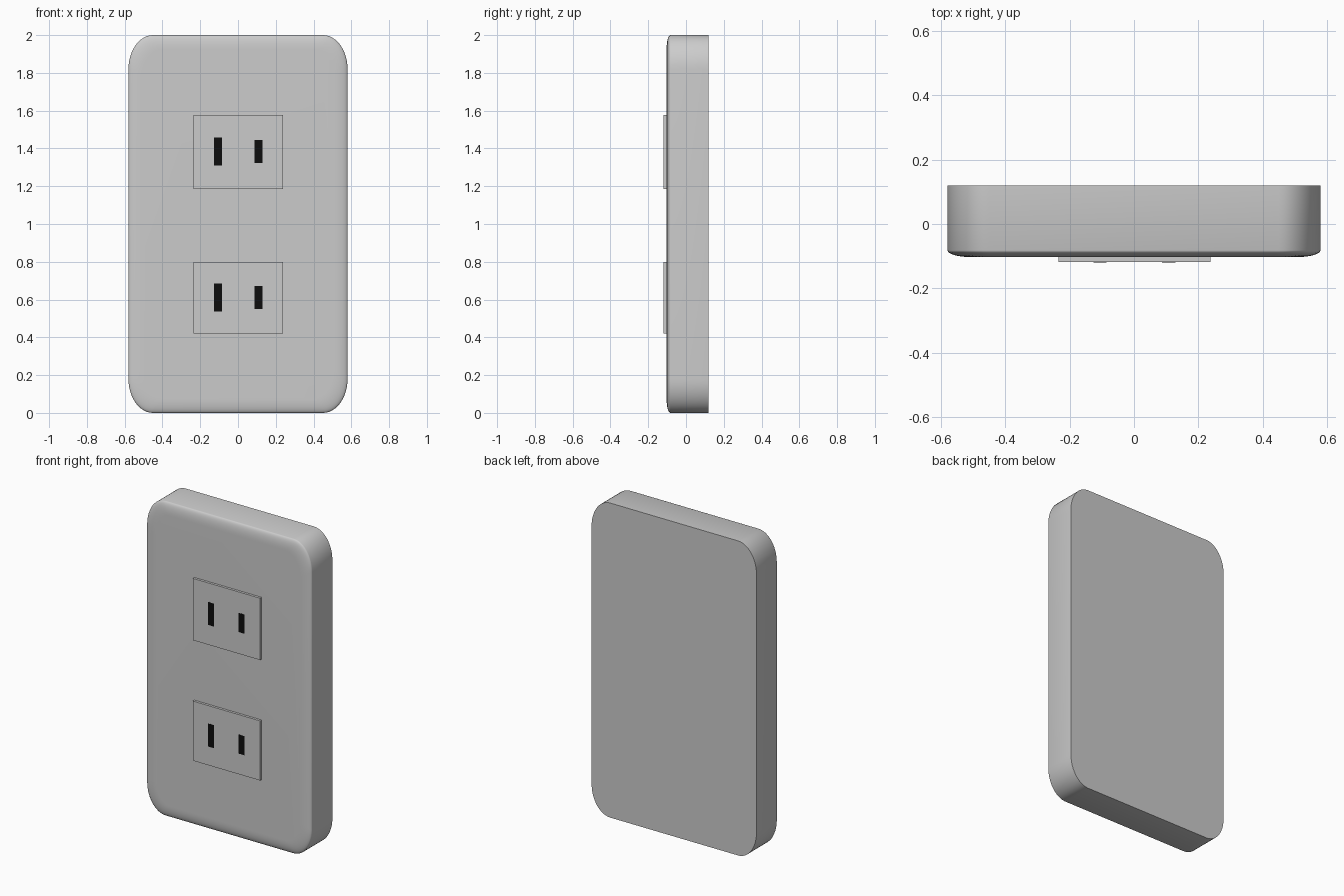
import bpy, bmesh, math

if "Cube" in bpy.data.objects:
    bpy.data.objects.remove(bpy.data.objects["Cube"])

HALF_W, HALF_H = 0.58, 1.0
BACK, FRONT = 0.12, -0.103
EDGE_Y = -0.082            # where the front edge starts rounding over
EDGE_INSET = 0.075
CORNER_X, CORNER_Z, SEG = 0.13, 0.18, 12


def finish(name, bm, mat=None):
    bmesh.ops.recalc_face_normals(bm, faces=bm.faces)
    mesh = bpy.data.meshes.new(name)
    bm.to_mesh(mesh)
    bm.free()
    obj = bpy.data.objects.new(name, mesh)
    bpy.context.collection.objects.link(obj)
    if mat:
        mesh.materials.append(mat)
    return obj


def outline(inset):
    """Rounded rectangle with slightly oval corners, as (x, z) points."""
    rx, rz = CORNER_X - inset * 0.4, CORNER_Z - inset * 0.4
    cx, cz = HALF_W - inset - rx, HALF_H - inset - rz
    pts = []
    for q, (sx, sz) in enumerate([(1, 1), (-1, 1), (-1, -1), (1, -1)]):
        for k in range(SEG + 1):
            a = math.pi / 2 * (q + k / SEG)
            pts.append((sx * cx + rx * math.cos(a),
                        HALF_H + sz * cz + rz * math.sin(a)))
    return pts


def box(name, x0, x1, y0, y1, z0, z1, mat=None):
    bm = bmesh.new()
    bmesh.ops.create_cube(bm, size=1)
    for v in bm.verts:
        v.co = ((x0 + x1) / 2 + v.co.x * (x1 - x0),
                (y0 + y1) / 2 + v.co.y * (y1 - y0),
                (z0 + z1) / 2 + v.co.z * (z1 - z0))
    return finish(name, bm, mat)


# Wall plate: stacked outlines with a softly rounded front edge
rings = [(0, BACK)]
for i in range(9):
    a = math.pi / 2 * i / 8
    rings.append((EDGE_INSET * (1 - math.cos(a)),
                  EDGE_Y + (FRONT - EDGE_Y) * math.sin(a)))
bm = bmesh.new()
loops = [[bm.verts.new((x, y, z)) for x, z in outline(inset)] for inset, y in rings]
n = len(loops[0])
for a, b in zip(loops, loops[1:]):
    for i in range(n):
        j = (i + 1) % n
        bm.faces.new((a[i], a[j], b[j], b[i]))
bm.faces.new(loops[0])
bm.faces.new(loops[-1])
plate = finish("wall_plate", bm)
bpy.context.view_layer.objects.active = plate
plate.select_set(True)
bpy.ops.object.shade_smooth_by_angle(angle=math.radians(50))

# Socket panels, each with one long and one short black slot
black = bpy.data.materials.new("slot_black")
black.diffuse_color = (0.004, 0.004, 0.004, 1)
black.use_nodes = True
black.node_tree.nodes["Principled BSDF"].inputs["Base Color"].default_value = black.diffuse_color
sockets = [("upper", 1.185, 1.578, 1.384), ("lower", 0.419, 0.798, 0.611)]
for label, z0, z1, mid in sockets:
    box(label + "_socket_panel", -0.235, 0.238, -0.1185, -0.09, z0, z1)
    box(label + "_long_slot", -0.126, -0.086, -0.119, -0.10, mid - 0.073, mid + 0.073, black)
    box(label + "_short_slot", 0.087, 0.129, -0.119, -0.10, mid - 0.061, mid + 0.061, black)
